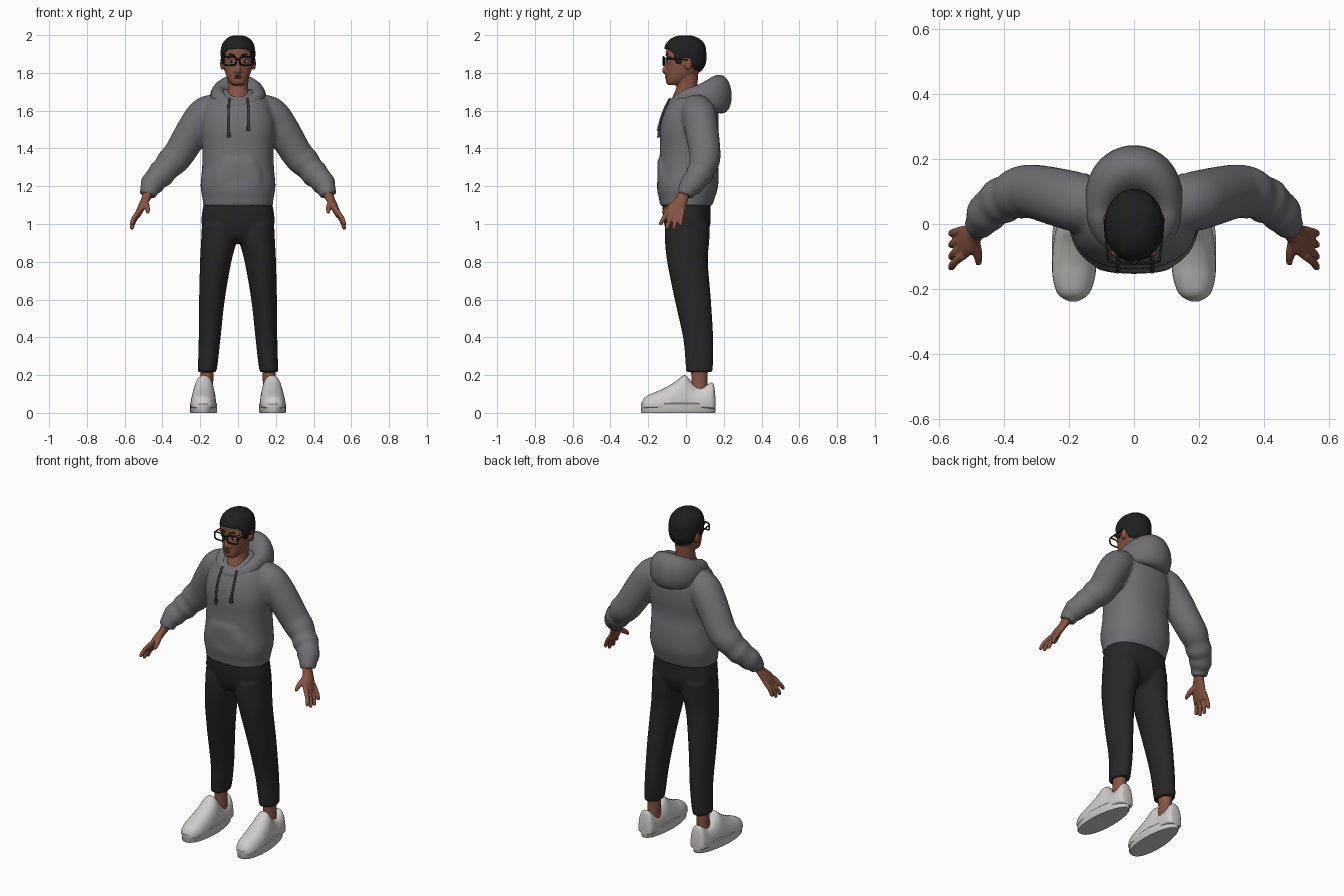
import bpy, bmesh, math
from mathutils import Vector

if "Cube" in bpy.data.objects:
    bpy.data.objects.remove(bpy.data.objects["Cube"])


def material(name, r, g, b):
    m = bpy.data.materials.new(name)
    m.diffuse_color = (r, g, b, 1)
    m.use_nodes = True
    m.node_tree.nodes["Principled BSDF"].inputs["Base Color"].default_value = m.diffuse_color
    return m


GREY = material("hoodie grey", .165, .16, .175)
CORD = material("cord grey", .045, .045, .05)
BLACK = material("trouser black", .02, .02, .02)
HAIR = material("hair black", .013, .014, .014)
SKIN = material("skin brown", .24, .09, .056)
LIP = material("lip brown", .17, .055, .04)
WHITE = material("shoe white", .62, .61, .59)
EYE = material("eye white", .5, .47, .43)


def spline(pts, k=5):
    """Catmull-Rom interpolation of tuples of any length."""
    out = []
    for i in range(len(pts) - 1):
        a, b, c, d = pts[max(i - 1, 0)], pts[i], pts[i + 1], pts[min(i + 2, len(pts) - 1)]
        for s in range(k):
            t = s / k
            out.append(tuple(q + .5 * t * (r - p + t * (2 * p - 5 * q + 4 * r - w + t * (3 * (q - r) + w - p)))
                             for p, q, r, w in zip(a, b, c, d)))
    return out + [tuple(pts[-1])]


def spow(v, e):
    return math.copysign(abs(v) ** e, v)


def angles(n):
    return [2 * math.pi * i / n for i in range(n)]


def loft(sections, p=2.0, n=40, k=5):
    """Horizontal rings from (cx, cy, z, rx, ry)."""
    return [[Vector((x + rx * spow(math.cos(a), 2 / p), y + ry * spow(math.sin(a), 2 / p), z))
             for a in angles(n)] for x, y, z, rx, ry in spline(sections, k)]


def tube(pts, ref=(0, 1, 0), n=20, k=5, closed=False):
    """Round rings along a path of (x, y, z, radius)."""
    pts = pts if closed else spline(pts, k)
    P = [Vector(p[:3]) for p in pts]
    rings = []
    for i, c in enumerate(P):
        nxt = P[(i + 1) % len(P)] if closed else P[min(i + 1, len(P) - 1)]
        t = (nxt - (P[i - 1] if closed else P[max(i - 1, 0)])).normalized()
        u = t.cross(Vector(ref)).normalized()
        v = t.cross(u)
        rings.append([c + pts[i][3] * (u * math.cos(a) + v * math.sin(a)) for a in angles(n)])
    return rings


def mirrored(rings):
    return [[Vector((-v.x, v.y, v.z)) for v in r] for r in rings]


def build(name, parts, mat, closed=False, angle=50):
    """One mesh object from several ring lists."""
    bm = bmesh.new()
    for rings in parts:
        vs = [[bm.verts.new(v) for v in r] for r in rings]
        n = len(vs[0])
        for i in range(len(vs) if closed else len(vs) - 1):
            r, s = vs[i], vs[(i + 1) % len(vs)]
            for j in range(n):
                bm.faces.new((r[j], r[(j + 1) % n], s[(j + 1) % n], s[j]))
        if not closed:
            bm.faces.new(vs[0][::-1])
            bm.faces.new(vs[-1])
    bmesh.ops.recalc_face_normals(bm, faces=bm.faces[:])
    me = bpy.data.meshes.new(name)
    bm.to_mesh(me)
    bm.free()
    me.materials.append(mat)
    ob = bpy.data.objects.new(name, me)
    bpy.context.collection.objects.link(ob)
    bpy.ops.object.select_all(action='DESELECT')
    ob.select_set(True)
    bpy.context.view_layer.objects.active = ob
    bpy.ops.object.shade_smooth_by_angle(angle=math.radians(angle))
    return ob


def fuse(name, parts, mat, voxel, iterations):
    """Overlapping parts merged into one smooth skin."""
    ob = build(name, parts, mat)
    m = ob.modifiers.new("merge", 'REMESH')
    m.mode, m.voxel_size, m.use_smooth_shade = 'VOXEL', voxel, True
    s = ob.modifiers.new("soften", 'SMOOTH')
    s.factor, s.iterations = .5, iterations


def ball(x, y, z, rx, ry, rz):
    return loft([(x, y, z + rz * math.sin(t), rx * math.cos(t), ry * math.cos(t))
                 for t in [math.radians(d) for d in range(-85, 86, 17)]], n=20, k=1)


# hoodie body with sleeves and front pocket
torso = loft([(0, 0, 1.095, .186, .137), (0, .004, 1.13, .187, .146), (0, .008, 1.2, .198, .162),
              (0, .014, 1.3, .19, .157), (0, .012, 1.4, .188, .15), (0, .017, 1.5, .196, .155),
              (0, .025, 1.58, .187, .147), (0, .035, 1.65, .16, .125),
              (0, .045, 1.69, .12, .09), (0, .05, 1.715, .07, .05)], p=2.3, n=64)
sleeve = tube([(.08, .05, 1.62, .07), (.165, .065, 1.588, .09), (.225, .08, 1.515, .09),
               (.31, .1, 1.375, .083), (.355, .095, 1.325, .08), (.385, .083, 1.29, .07),
               (.41, .07, 1.262, .073), (.432, .055, 1.24, .063), (.455, .03, 1.21, .063),
               (.468, .008, 1.185, .05), (.478, -.005, 1.15, .045)], n=32)
pocket = loft([(0, -.1, 1.2, .13, .05), (0, -.1, 1.26, .13, .052), (0, -.1, 1.33, .1, .05),
               (0, -.1, 1.36, .085, .035)], p=3)
fuse("hoodie_body", [torso, sleeve, mirrored(sleeve), pocket], GREY, .01, 5)

# folded-down hood: a closed roll, small at the throat and large at the back
hood = []
for a in angles(72):
    s = math.sin(a)
    e = max(s, 0) ** 1.5
    f = max(-s, 0) ** 1.5
    rad = .103 + .035 * e + .002 * f
    half, high = .042 + .032 * e - .014 * f, .056 + .044 * e - .026 * f
    zc = 1.67 + .02 * e - .04 * f
    hood.append([Vector(((rad + half * math.cos(b) - .012 * e * math.sin(b)) * math.cos(a),
                         .03 + (rad + half * math.cos(b)) * s, zc + high * math.sin(b)
                         + .02 * e * math.cos(b) * (math.sin(b) - .6))) for b in angles(28)])
build("hood", [hood], GREY, closed=True)

# drawstrings with tips
for side, x, end in (("left", .055, 1.51), ("right", -.05, 1.475)):
    build(side + "_drawstring", [tube([(x * .9, -.085, 1.665, .006), (x, -.113, 1.61, .006),
                                       (x, -.137, 1.54, .006), (x, -.143, end, .006)], n=10)], CORD)
    build(side + "_drawstring_tip", [tube([(x, -.143, end + .01, .009), (x, -.144, end - .018, .009)], n=10)], CORD)

# trousers
pelvis = loft([(0, .005, .9, .08, .06), (0, .005, .935, .165, .1), (0, .007, 1, .192, .122),
               (0, .003, 1.06, .19, .127), (0, .002, 1.12, .178, .128)], p=2.3, n=48)
leg = loft([(.164, .07, .215, .049, .07), (.158, .07, .28, .053, .074), (.15, .064, .4, .058, .08),
            (.138, .036, .6, .068, .096), (.118, .008, .8, .083, .108), (.1, .006, .92, .095, .118),
            (.097, .007, 1.0, .094, .118)], n=40)
fuse("trousers", [pelvis, leg, mirrored(leg)], BLACK, .01, 3)

# shoes, soles and ankles
upper = []
for y, w, h in spline([(-.235, .02, .055), (-.215, .048, .085), (-.17, .064, .107), (-.12, .068, .128),
                       (-.06, .066, .163), (-.01, .06, .2), (.02, .056, .175), (.05, .055, .142),
                       (.09, .055, .135), (.13, .05, .16), (.147, .042, .15), (.155, .03, .09)], 4):
    ring = []
    for a in angles(32):
        s = math.sin(a)
        z = .035 + (h - .035) * s ** .85 if s > 0 else .035 + .015 * s
        ring.append(Vector((.18 - .03 * y + w * spow(math.cos(a), .85), y, z)))
    upper.append(ring)
sole = []
for z, grow in ((0, -.003), (.004, 0), (.048, 0), (.052, -.004)):
    ring = []
    for a in angles(56):
        y = -.042 + (.197 + grow) * spow(math.sin(a), .85)
        w = .071 + grow - .014 * max(0, (y + .04) / .2)
        ring.append(Vector((.18 - .03 * y + w * spow(math.cos(a), .85), y, z)))
    sole.append(ring)
ankle = loft([(.168, .07, .09, .036, .045), (.165, .071, .17, .034, .042), (.164, .07, .26, .036, .046)], n=24)
for side, f in (("left", lambda r: r), ("right", mirrored)):
    build(side + "_shoe_upper", [f(upper)], WHITE)
    build(side + "_shoe_sole", [f(sole)], WHITE, angle=40)
    build(side + "_ankle", [f(ankle)], SKIN)

# hands: palm, four fingers and thumb
palm = loft([(.472, -.008, 1.185, .028, .03), (.484, -.02, 1.14, .026, .034), (.505, -.045, 1.1, .023, .048),
             (.526, -.06, 1.055, .018, .05), (.532, -.062, 1.037, .012, .042)], n=28)
hand = [palm, tube([(.492, -.035, 1.125, .016), (.482, -.085, 1.092, .015), (.478, -.11, 1.072, .012),
                    (.478, -.124, 1.058, .008)], n=14)]
for ky, kz, ty, tz in ((-.1, 1.06, -.132, .993), (-.075, 1.05, -.1, .972),
                       (-.048, 1.05, -.064, .97), (-.022, 1.06, -.028, .99)):
    hand.append(tube([(.522, ky + .005, kz + .012, .013), (.55, (ky + ty) / 2, (kz + tz) / 2 + .006, .0125),
                      (.561, ty, tz + .012, .011), (.562, ty - .002, tz, .007)], n=14))
fuse("left_hand", hand, SKIN, .005, 2)
fuse("right_hand", [mirrored(h) for h in hand], SKIN, .005, 2)

# head with neck, nose, brow and ears
skull = loft([(0, -.068, 1.735, .025, .025), (0, -.055, 1.75, .043, .05), (0, -.03, 1.78, .06, .075),
              (0, -.01, 1.82, .073, .095), (0, -.005, 1.86, .08, .098), (0, -.003, 1.9, .083, .102),
              (0, -.003, 1.94, .079, .098), (0, -.003, 1.975, .055, .072)], p=2.15, n=48)
neck = loft([(0, 0, 1.63, .072, .08), (0, -.002, 1.68, .061, .066), (0, .004, 1.72, .054, .056),
             (0, .008, 1.78, .056, .056), (0, .008, 1.83, .056, .056)], n=36)
nose = tube([(0, -.094, 1.88, .009), (0, -.103, 1.845, .01), (0, -.112, 1.815, .014),
             (0, -.106, 1.803, .012), (0, -.095, 1.8, .008)], ref=(1, 0, 0), n=16)
nostril = ball(.013, -.103, 1.807, .01, .012, .009)
brow = ball(.038, -.088, 1.89, .034, .016, .011)
ear = ball(.084, .012, 1.848, .011, .021, .033)
mouth = ball(0, -.092, 1.778, .03, .017, .017)
fuse("head", [skull, neck, nose, mouth, nostril, mirrored(nostril), brow, mirrored(brow), ear, mirrored(ear)],
     SKIN, .005, 3)
build("lips", [ball(0, -.1, 1.782, .023, .012, .0045), ball(0, -.1, 1.774, .02, .0115, .005)], LIP)
for side, sx in (("left", 1), ("right", -1)):
    build(side + "_eye", [ball(.037 * sx, -.09, 1.86, .016, .01, .0075)], EYE)
    build(side + "_pupil", [ball(.037 * sx, -.097, 1.86, .0065, .005, .0065)], HAIR)
    build(side + "_eyebrow", [tube([(.016 * sx, -.103, 1.891, .004), (.04 * sx, -.1, 1.897, .0055),
                                    (.064 * sx, -.082, 1.891, .003)], n=10)], HAIR)

# hair cap whose lower edge follows the hairline, by degrees from the front
LINE = [(0, 1.928), (40, 1.922), (56, 1.905), (64, 1.848), (76, 1.845), (83, 1.88), (103, 1.88),
        (116, 1.825), (140, 1.8), (180, 1.795)]


def hairline(d):
    for (a, za), (b, zb) in zip(LINE, LINE[1:]):
        if d <= b:
            return za + (zb - za) * (d - a) / (b - a)
    return LINE[-1][1]


cap = []
for s, pull in [(0, .7), (0, .97)] + [(i / 18, 1) for i in range(1, 18)] + [(.985, 1), (.998, 1)]:
    ring = []
    for a in angles(96):
        d = math.degrees(a)
        zb = hairline(min(d, 360 - d))
        z = zb + (1.998 - zb) * math.sin(s * math.pi / 2)
        r = pull * (1 - max(0, (z - 1.9) / .1) ** 2.5) ** .45
        r *= 1 - .4 * max(0, (1.89 - z) / .095) ** 3
        r *= 1 + .014 * math.sin(9 * a + 70 * z) * s
        ring.append(Vector((.092 * r * math.sin(a), -.005 - .113 * r * math.cos(a), z)))
    cap.append(ring)
build("hair", [cap], HAIR, angle=60)

# glasses: two rims, bridge and temples
rims, arms = [], [tube([(-.012, -.12, 1.87, .004), (0, -.122, 1.873, .004), (.012, -.12, 1.87, .004)], n=8)]
for sx in (1, -1):
    rims.append(tube([(sx * .044 + .034 * spow(math.cos(a), .5), -.12 + .006 * abs(math.cos(a)) * (sx * math.cos(a) > 0),
                       1.863 + .022 * spow(math.sin(a), .5), .0042) for a in angles(40)], n=8, closed=True))
    arms.append(tube([(sx * .078, -.114, 1.876, .004), (sx * .086, -.05, 1.874, .0035),
                      (sx * .09, .012, 1.868, .0035)], ref=(0, 0, 1), n=8))
build("glasses_rims", rims, HAIR, closed=True)
build("glasses_bridge_and_temples", arms, HAIR)
